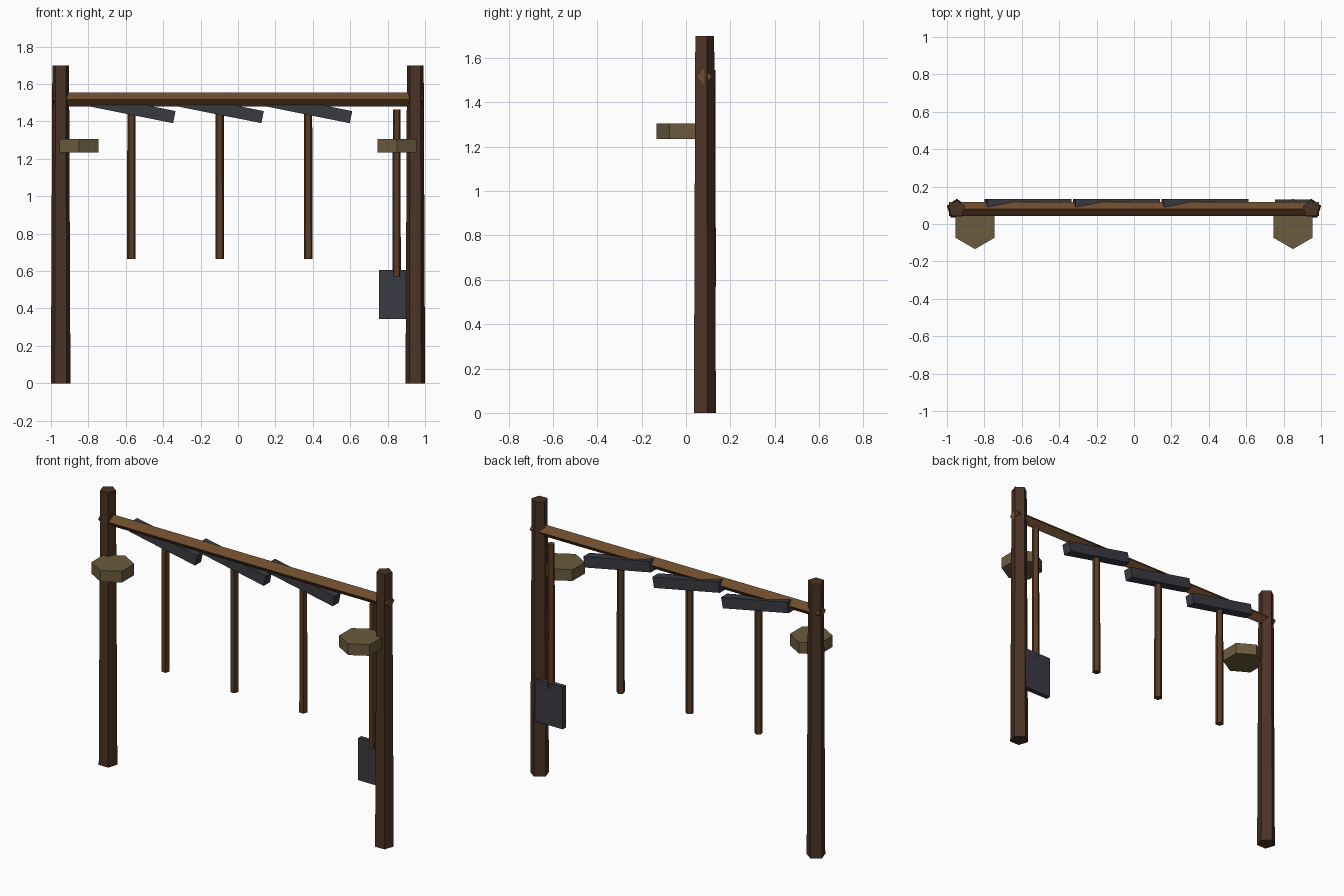
import bpy, bmesh, math
from mathutils import Matrix, Vector

if "Cube" in bpy.data.objects:
    bpy.data.objects.remove(bpy.data.objects["Cube"])


def material(name, rgb):
    m = bpy.data.materials.new(name)
    m.diffuse_color = (*rgb, 1)
    m.use_nodes = True
    m.node_tree.nodes["Principled BSDF"].inputs["Base Color"].default_value = m.diffuse_color
    return m


DARK_WOOD = material("dark_wood", (0.070, 0.033, 0.018))
BEAM_WOOD = material("beam_wood", (0.156, 0.072, 0.027))
ROD_WOOD = material("rod_wood", (0.102, 0.045, 0.019))
OLIVE = material("olive", (0.147, 0.105, 0.048))
STEEL = material("dark_steel", (0.042, 0.042, 0.055))


def finish(name, bm, mat, loc, rot_y=0):
    bmesh.ops.recalc_face_normals(bm, faces=bm.faces)
    bm.transform(Matrix.Translation(loc) @ Matrix.Rotation(rot_y, 4, 'Y'))
    me = bpy.data.meshes.new(name)
    bm.to_mesh(me)
    bm.free()
    me.materials.append(mat)
    ob = bpy.data.objects.new(name, me)
    bpy.context.collection.objects.link(ob)
    return ob


def prism(name, sides, r_bottom, r_top, height, loc, mat, rot_y=0):
    """Tapered prism centred on loc, with one corner pointing to +y."""
    bm = bmesh.new()
    rings = []
    for r, z in ((r_bottom, -height / 2), (r_top, height / 2)):
        rings.append([bm.verts.new((r * math.sin(math.tau * i / sides),
                                    r * math.cos(math.tau * i / sides), z))
                      for i in range(sides)])
    low, high = rings
    for i in range(sides):
        j = (i + 1) % sides
        bm.faces.new((low[i], low[j], high[j], high[i]))
    bm.faces.new(low)
    bm.faces.new(high)
    return finish(name, bm, mat, loc, rot_y)


def box(name, size, loc, mat, rot_y=0):
    bm = bmesh.new()
    bmesh.ops.create_cube(bm, size=1)
    bmesh.ops.scale(bm, vec=Vector(size), verts=bm.verts)
    return finish(name, bm, mat, loc, rot_y)


# Five-sided posts and the hexagonal blocks on their inner front
for side, s in (("left", -1), ("right", 1)):
    prism(f"{side}_post", 5, 0.055, 0.047, 1.70, (s * 0.948, 0.08, 0.85), DARK_WOOD)
    prism(f"{side}_block", 6, 0.121, 0.121, 0.07, (s * 0.85, -0.013, 1.27), OLIVE)

# Crossbeam: square bar standing on its edge
prism("crossbeam", 4, 0.037, 0.037, 1.98, (0, 0.081, 1.517), BEAM_WOOD, math.pi / 2)

# Three hanging tools: tilted head with a shaft below it
for i, x in enumerate((-0.57, -0.098, 0.375), 1):
    box(f"tool_head_{i}", (0.46, 0.06, 0.066), (x + 0.004, 0.104, 1.468), STEEL,
        math.radians(11.3))
    prism(f"tool_shaft_{i}", 5, 0.024, 0.023, 0.79, (x, 0.104, 1.06), ROD_WOOD)

# Spade hanging by the right post
prism("spade_shaft", 5, 0.024, 0.021, 0.895, (0.848, 0.111, 1.0175), ROD_WOOD)
box("spade_blade", (0.19, 0.03, 0.262), (0.849, 0.116, 0.475), STEEL)
